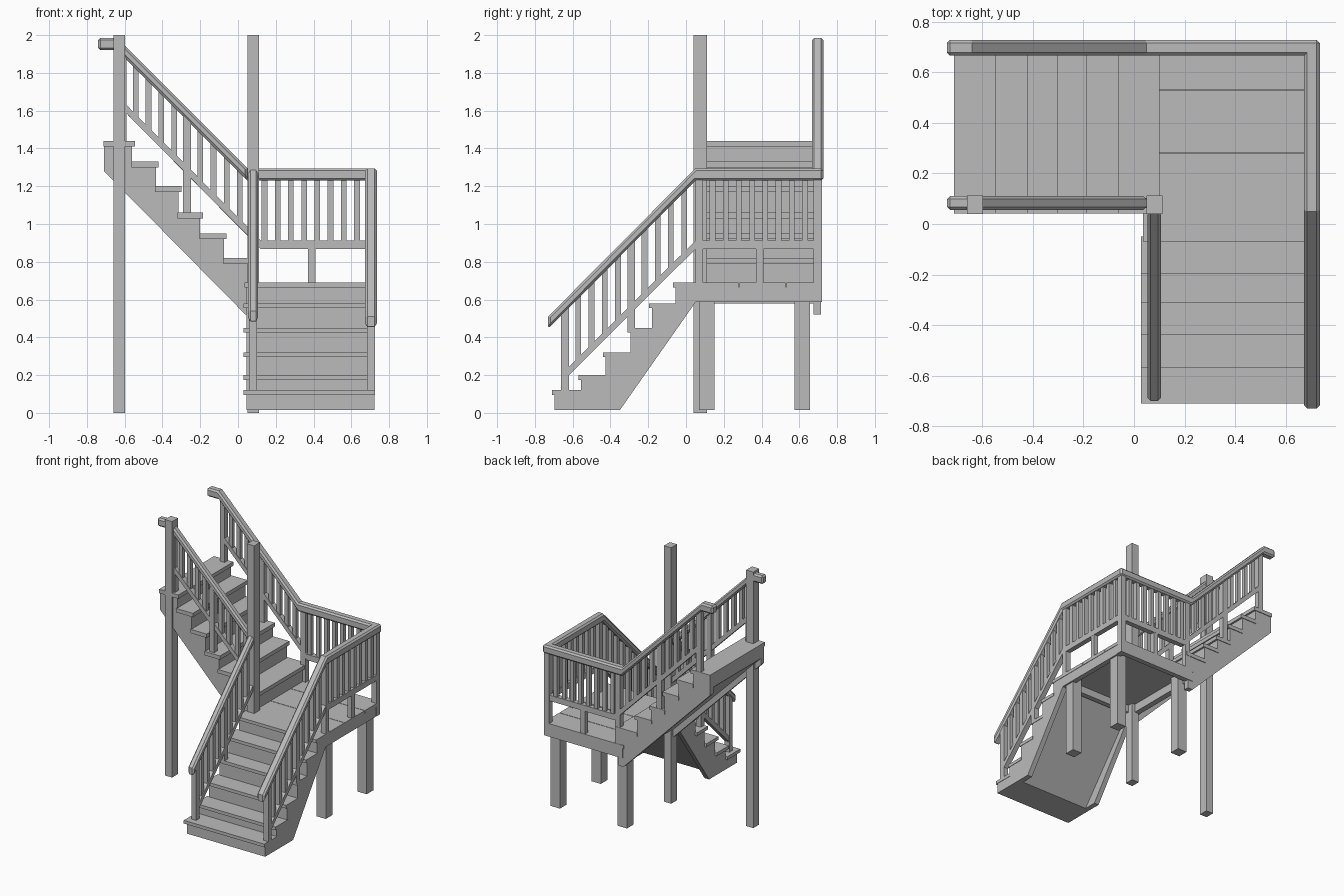
import bpy, bmesh

cube = bpy.data.objects.get("Cube")
if cube:
    bpy.data.objects.remove(cube, do_unlink=True)

grey = bpy.data.materials.new("plain_grey")
grey.use_nodes = True
COLOR = (0.5, 0.5, 0.5, 1)
grey.diffuse_color = COLOR
grey.node_tree.nodes["Principled BSDF"].inputs["Base Color"].default_value = COLOR


def prism(name, profile, axis, lo, hi, chamfer=0):
    """Extrude a (run, z) outline sideways; axis is the run direction."""
    bm = bmesh.new()

    def place(u, z, side):
        return (u, side, z) if axis == "x" else (side, u, z)

    ends = [[bm.verts.new(place(u, z, s)) for u, z in profile] for s in (lo, hi)]
    for ring in ends:
        bm.faces.new(ring)
    count = len(profile)
    for i in range(count):
        j = (i + 1) % count
        bm.faces.new((ends[0][i], ends[0][j], ends[1][j], ends[1][i]))
    bmesh.ops.recalc_face_normals(bm, faces=bm.faces)
    mesh = bpy.data.meshes.new(name)
    bm.to_mesh(mesh)
    bm.free()
    mesh.materials.append(grey)
    obj = bpy.data.objects.new(name, mesh)
    bpy.context.collection.objects.link(obj)
    if chamfer:
        mod = obj.modifiers.new("chamfer", "BEVEL")
        mod.width, mod.segments = chamfer, 1
        mod.limit_method, mod.angle_limit = "ANGLE", 1.05
    return obj


def box(name, x0, x1, y0, y1, z0, z1):
    return prism(name, [(x0, z0), (x1, z0), (x1, z1), (x0, z1)], "x", y0, y1)


def height(line, u):
    """Height of a polyline at run position u."""
    for (a, za), (b, zb) in zip(line, line[1:]):
        if a <= u <= b:
            return za + (zb - za) * (u - a) / (b - a)
    return line[0][1] if u < line[0][0] else line[-1][1]


def rail(name, line, drop, axis, lo, hi, chamfer=0):
    under = [(u, z - drop) for u, z in reversed(line)]
    return prism(name, line + under, axis, lo, hi, chamfer)


def upright(name, axis, u, side, z0, z1, w):
    h = w / 2
    prism(name, [(u - h, z0), (u + h, z0), (u + h, z1), (u - h, z1)], axis, side - h, side + h)


def balusters(name, axis, side, top, low, start, end, count):
    for i in range(count):
        u = start + (end - start) * (i + 1) / (count + 1)
        upright(name, axis, u, side, height(low, u) - 0.02, height(top, u) - 0.03, 0.03)


def sawtooth(noses, tops, way, last, thick):
    """Stepped upper edge that runs just under the treads."""
    pts = []
    for i, z in enumerate(tops):
        a = noses[i] + 0.015 * way
        b = noses[i + 1] + 0.015 * way if i + 1 < len(noses) else last
        pts += [(a, z - thick), (b, z - thick)]
    return pts


def flight(name, axis, noses, tops, way, last, under, soffit, lo, hi, thick):
    steps = sawtooth(noses, tops, way, last, thick)
    for s in (lo, hi - 0.04):
        prism(name + "_stringer", steps + under, axis, s, s + 0.04)
    prism(name + "_risers", steps + soffit, axis, lo + 0.04, hi - 0.04)


def treads(name, axis, noses, tops, way, last, lo, hi, thick):
    for i, z in enumerate(tops):
        b = noses[i + 1] + 0.02 * way if i + 1 < len(noses) else last
        a = noses[i]
        prism(name, [(a, z - thick), (b, z - thick), (b, z), (a, z)], axis, lo, hi)


# Lower flight, climbing to the back
low_nose = [-0.71, -0.57, -0.44, -0.31, -0.195, -0.07]
low_top = [0.12, 0.2, 0.32, 0.45, 0.58, 0.69]
flight("lower_flight", "y", low_nose, low_top, 1, 0.05,
       [(0.05, 0.585), (-0.35, 0.015), (-0.695, 0.015)],
       [(0.05, 0.64), (-0.45, 0.015), (-0.695, 0.015)], 0.045, 0.722, 0.025)
treads("lower_tread", "y", low_nose[:5], low_top[:5], 1, -0.05, 0.028, 0.725, 0.025)

# Landing: boards over a rim frame
for y0, y1 in ((-0.07, 0.278), (0.282, 0.528), (0.532, 0.72)):
    box("landing_board", 0.035, 0.725, y0, y1, 0.665, 0.69)
box("landing_underside", 0.05, 0.71, 0, 0.71, 0.645, 0.665)
for x in (0.045, 0.682):
    box("landing_side_joist", x, x + 0.04, -0.04, 0.72, 0.588, 0.666)
for y in (0.03, 0.68):
    box("landing_cross_joist", 0.05, 0.72, y, y + 0.04, 0.588, 0.666)

# Upper flight, climbing toward -x
up_nose = [0.1, -0.06, -0.185, -0.3, -0.42, -0.545]
up_top = [0.82, 0.95, 1.06, 1.2, 1.33, 1.44]
flight("upper_flight", "x", up_nose, up_top, -1, -0.71,
       [(-0.71, 1.28), (0.04, 0.52), (0.085, 0.52)],
       [(-0.71, 1.33), (0.04, 0.58), (0.085, 0.58)], 0.05, 0.715, 0.03)
treads("upper_tread", "x", up_nose, up_top, -1, -0.712, 0.042, 0.72, 0.03)

# Posts: two full height, three under the landing
box("centre_post", 0.05, 0.112, 0.04, 0.112, 0, 2)
box("upper_post", -0.66, -0.598, 0.04, 0.112, 0, 2)
for x, y in ((0.63, 0.07), (0.63, 0.575), (0.05, 0.575)):
    box("landing_leg", x, x + 0.08, y, y + 0.082, 0.015, 0.65)

# Handrail lines
low_line = [(-0.73, 0.51), (0.05, 1.295), (0.725, 1.295)]
low_base = [(-0.65, 0.215), (0.05, 0.912), (0.71, 0.912)]
up_line = [(-0.74, 1.985), (-0.64, 1.985), (0.05, 1.295), (0.735, 1.295)]
up_base = [(-0.61, 1.65), (0.12, 0.912), (0.71, 0.912)]
in_low_line = [(-0.7, 0.54), (0.05, 1.295)]
in_low_base = [(-0.65, 0.215), (0.05, 0.912)]
in_up_line = up_line[:3]
in_up_base = [(-0.61, 1.65), (0.06, 0.975)]

# Outer, back and inner rails with their balusters
for label, axis, side, top, low, half in (
        ("outer", "y", 0.704, low_line, low_base, 0.031),
        ("back", "x", 0.697, up_line, up_base, 0.031),
        ("inner_lower", "y", 0.08, in_low_line, in_low_base, 0.026),
        ("inner_upper", "x", 0.083, in_up_line, in_up_base, 0.027)):
    rail(label + "_handrail", top, 0.065, axis, side - half, side + half, 0.012)
    rail(label + "_bottom_rail", low, 0.045, axis, side - 0.02, side + 0.02)
    ends = (-0.64, -0.29, 0.06) if axis == "y" else (-0.61, -0.27, 0.08)
    for a, b in zip(ends, ends[1:]):
        balusters(label + "_baluster", axis, side, top, low, a, b, 4)
    foot = (0.11, 0.44) if axis == "y" else (1.42, 1.04)
    for u, z in zip(ends, foot):
        upright(label + "_rail_post", axis, u, side, z, height(top, u) - 0.03, 0.042)
    if label in ("outer", "back"):
        balusters(label + "_landing_baluster", axis, side, top, low, 0.07, 0.7, 8)
        upright(label + "_landing_post", axis, ends[2] + 0.01, side, 0.68, 1.25, 0.042)
        upright(label + "_short_post", axis, 0.39, side, 0.68, 0.9, 0.038)

# Corner post of the landing
box("corner_post", 0.68, 0.725, 0.675, 0.72, 0.59, 1.28)
